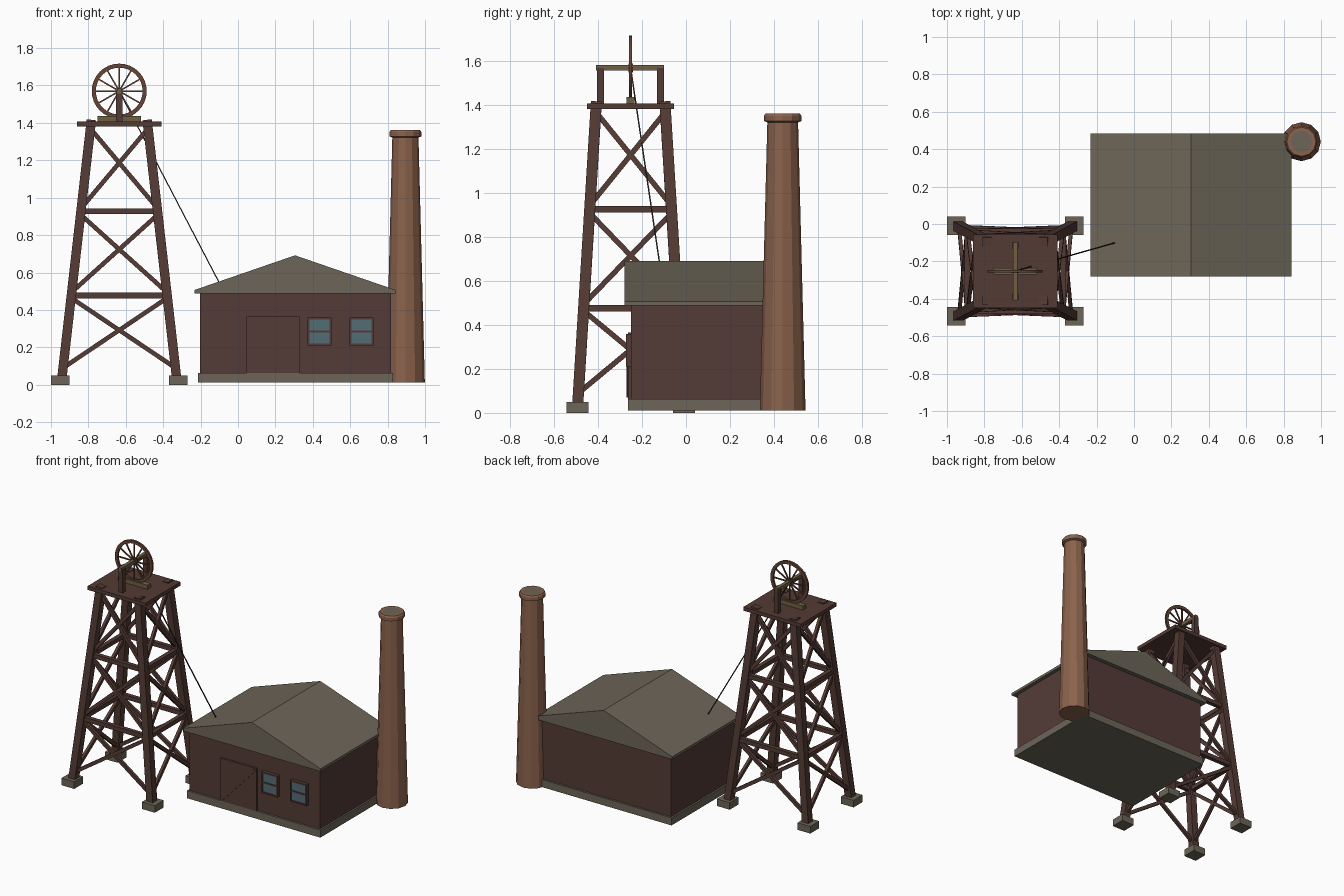
import bpy, bmesh, math
from mathutils import Vector, Matrix

if "Cube" in bpy.data.objects:
    bpy.data.objects.remove(bpy.data.objects["Cube"], do_unlink=True)


def material(name, rgb):
    lin = [((c / 255 + 0.055) / 1.055) ** 2.4 for c in rgb] + [1]
    m = bpy.data.materials.new(name)
    m.use_nodes = True
    m.diffuse_color = lin
    m.node_tree.nodes["Principled BSDF"].inputs["Base Color"].default_value = lin
    return m


TIMBER = material("dark timber", (84, 59, 52))
WALL = material("wall red brown", (84, 59, 54))
STONE = material("grey stone", (108, 101, 88))
BRICK = material("brick", (138, 98, 76))
RUST = material("rusty iron", (100, 68, 54))
OLIVE = material("olive wood", (110, 96, 66))
GLASS = material("window glass", (84, 108, 118))
ROPE = material("dark rope", (48, 40, 38))


def finish(name, bm, *mats):
    bmesh.ops.recalc_face_normals(bm, faces=bm.faces)
    me = bpy.data.meshes.new(name)
    bm.to_mesh(me)
    bm.free()
    for m in mats:
        me.materials.append(m)
    ob = bpy.data.objects.new(name, me)
    bpy.context.collection.objects.link(ob)
    return ob


def add_box(bm, x, y, z):
    """Box from (low, high) pairs."""
    size = [b - a for a, b in (x, y, z)]
    mid = [(a + b) / 2 for a, b in (x, y, z)]
    bmesh.ops.create_cube(bm, size=1, matrix=Matrix.Translation(mid) @ Matrix.Diagonal(size + [1]))


def box(name, mat, x, y, z):
    bm = bmesh.new()
    add_box(bm, x, y, z)
    return finish(name, bm, mat)


def add_beam(bm, a, b, width, depth, side):
    """Rectangular bar from a to b; depth runs along the side direction."""
    a, b = Vector(a), Vector(b)
    w = (b - a).normalized()
    u = w.cross(Vector(side)).normalized()
    v = w.cross(u)
    rot = Matrix((u, v, w)).transposed().to_4x4()
    size = Matrix.Diagonal((width, depth, (b - a).length, 1))
    bmesh.ops.create_cube(bm, size=1, matrix=Matrix.Translation((a + b) / 2) @ rot @ size)


def lathe(bm, profile, sides, centre):
    """Revolve (radius, height) points around z; returns the rings."""
    rings = []
    for r, z in profile:
        rings.append([bm.verts.new((centre[0] + r * math.cos(math.tau * i / sides),
                                    centre[1] + r * math.sin(math.tau * i / sides), z))
                      for i in range(sides)])
    for p, q in zip(rings, rings[1:]):
        for i in range(sides):
            j = (i + 1) % sides
            bm.faces.new((p[i], p[j], q[j], q[i]))
    return rings


# Headframe tower
TX, TY = -0.635, -0.252


def corner(sx, sy, z):
    t = (z - 0.05) / 1.33
    return Vector((TX + sx * (0.305 - 0.152 * t), TY + sy * (0.24 - 0.082 * t), z))


corners = [(-1, -1), (1, -1), (1, 1), (-1, 1)]
legs, feet, girts, braces = (bmesh.new() for _ in range(4))
for i, (sx, sy) in enumerate(corners):
    add_beam(legs, corner(sx, sy, 0.04), corner(sx, sy, 1.415), 0.05, 0.05, (0, 1, 0))
    fx, fy = TX + sx * 0.315, TY + sy * 0.242
    add_box(feet, (fx - 0.05, fx + 0.05), (fy - 0.05, fy + 0.05), (0, 0.05))
    nx, ny = corners[(i + 1) % 4]
    out = (sx + nx, sy + ny, 0)
    for z in (0.477, 0.927):
        add_beam(girts, corner(sx, sy, z), corner(nx, ny, z), 0.03, 0.03, out)
    for low, high in ((0.09, 0.465), (0.495, 0.91), (0.945, 1.37)):
        add_beam(braces, corner(sx, sy, low), corner(nx, ny, high), 0.024, 0.02, out)
        add_beam(braces, corner(nx, ny, low), corner(sx, sy, high), 0.024, 0.02, out)
finish("tower_legs", legs, TIMBER)
finish("tower_footings", feet, STONE)
finish("tower_girts", girts, TIMBER)
finish("tower_cross_braces", braces, TIMBER)
box("tower_platform", TIMBER, (-0.862, -0.41), (-0.45, -0.055), (1.382, 1.408))

# Winding wheel on its stand
HUB = Vector((TX, TY, 1.57))
for name, y in (("front_wheel_post", -0.405), ("back_wheel_post", -0.132)):
    box(name, TIMBER, (TX - 0.017, TX + 0.017), (y, y + 0.033), (1.4, 1.57))
box("wheel_axle", OLIVE, (TX - 0.012, TX + 0.012), (-0.41, -0.1), (1.557, 1.583))
box("wheel_rest", OLIVE, (-0.75, -0.518), (TY - 0.018, TY + 0.018), (1.4, 1.437))

bm = bmesh.new()
rim = [(0.125, -0.007), (0.147, -0.007), (0.147, 0.007), (0.125, 0.007), (0.125, -0.007)]
lathe(bm, rim, 32, (0, 0))
bmesh.ops.remove_doubles(bm, verts=bm.verts, dist=0.0001)
for i in range(12):
    a = math.tau * i / 12
    add_beam(bm, (0, 0, 0), (0.13 * math.cos(a), 0.13 * math.sin(a), 0), 0.008, 0.008, (0, 0, 1))
bmesh.ops.create_cone(bm, cap_ends=True, segments=12, radius1=0.02, radius2=0.02, depth=0.02)
bm.transform(Matrix.Translation(HUB) @ Matrix.Rotation(math.pi / 2, 4, "X"))
finish("winding_wheel", bm, RUST)

bm = bmesh.new()
add_beam(bm, HUB, (-0.1, -0.1, 0.545), 0.006, 0.006, (0, 1, 0))
finish("hoist_rope", bm, ROPE)

# Engine house
box("house_plinth", STONE, (-0.215, 0.829), (-0.264, 0.468), (0.011, 0.064))
box("house_walls", WALL, (-0.203, 0.817), (-0.25, 0.455), (0.06, 0.5))

bm = bmesh.new()
gable = [(-0.232, 0.488), (0.842, 0.488), (0.842, 0.507), (0.305, 0.692), (-0.232, 0.507)]
face = bm.faces.new([bm.verts.new((x, -0.28, z)) for x, z in gable])
ext = bmesh.ops.extrude_face_region(bm, geom=[face])
bmesh.ops.translate(bm, vec=(0, 0.765, 0),
                    verts=[g for g in ext["geom"] if isinstance(g, bmesh.types.BMVert)])
finish("house_roof", bm, STONE)

# Door with a diagonal plank
box("door", WALL, (0.045, 0.328), (-0.264, -0.24), (0.064, 0.365))
bm = bmesh.new()
add_beam(bm, (0.058, -0.265, 0.078), (0.316, -0.265, 0.352), 0.02, 0.012, (0, 1, 0))
finish("door_brace", bm, WALL)

# Windows: frame, crossbar and two panes each
for name, x in (("left_window", 0.597), ("right_window", 0.372)):
    bm = bmesh.new()
    x2 = x + 0.128
    for xs in ((x, x + 0.01), (x2 - 0.01, x2)):
        add_box(bm, xs, (-0.274, -0.24), (0.21, 0.36))
    for z in (0.21, 0.28, 0.35):
        add_box(bm, (x + 0.01, x2 - 0.01), (-0.274, -0.24), (z, z + 0.01))
    finish(name + "_frame", bm, WALL)
    box(name + "_panes", GLASS, (x + 0.008, x2 - 0.008), (-0.269, -0.26), (0.215, 0.355))

# Chimney: tapered shaft, collar and dark opening
bm = bmesh.new()
stack = [(0.104, 0.011), (0.07, 1.322), (0.085, 1.328), (0.085, 1.352), (0.078, 1.362), (0.057, 1.362)]
rings = lathe(bm, stack, 12, (0.895, 0.44))
bm.faces.new(rings[0])
bm.faces.new(rings[-1]).material_index = 1
finish("chimney", bm, BRICK, STONE)
